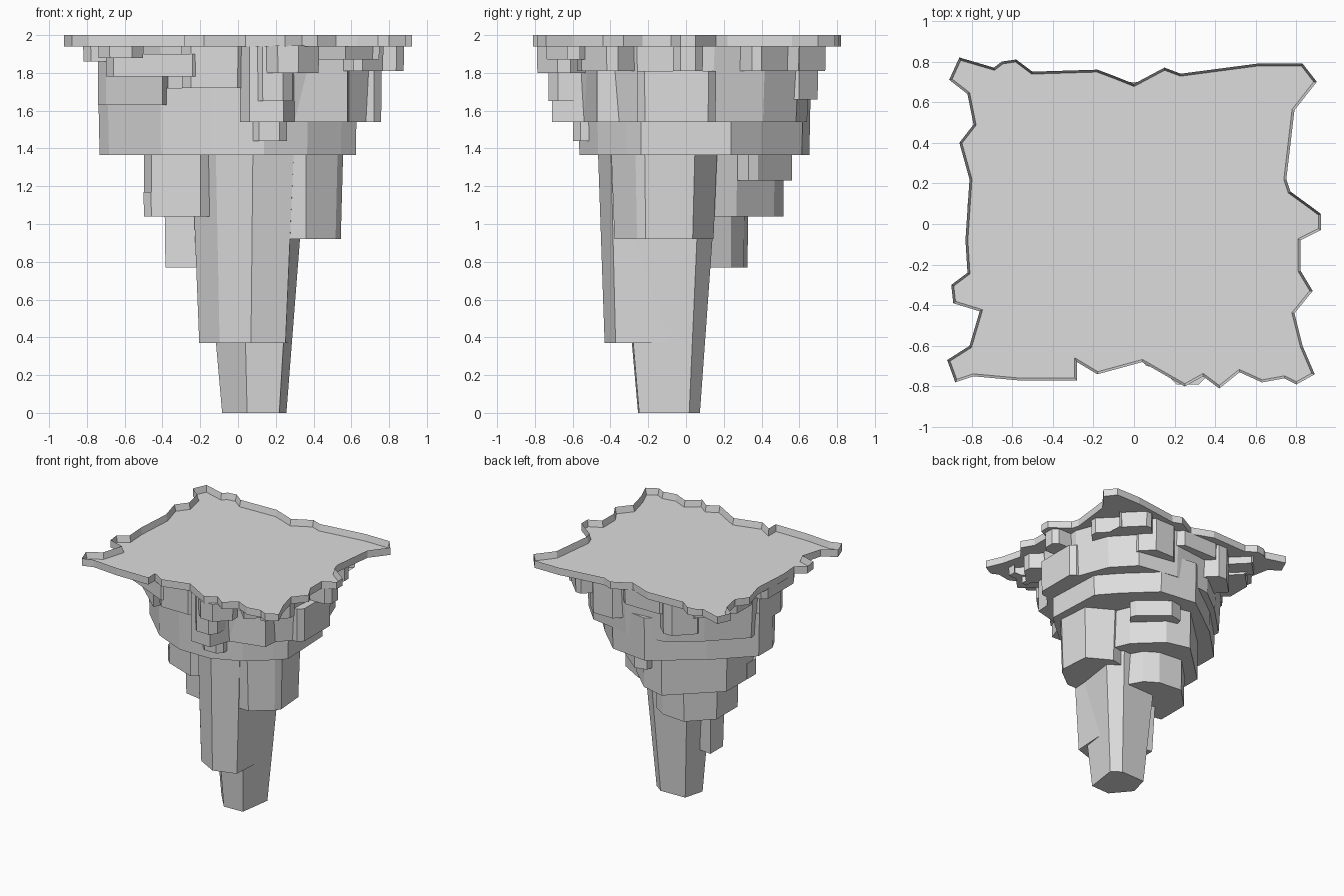
import bpy
import bmesh
from mathutils import Vector

# Remove only the default cube
default_cube = bpy.data.objects.get("Cube")
if default_cube:
    bpy.data.objects.remove(default_cube, do_unlink=True)

# One stone colour for the whole island
stone = bpy.data.materials.new("grey_stone")
stone.use_nodes = True
stone_colour = (0.72, 0.72, 0.72, 1)
stone.diffuse_color = stone_colour
stone.node_tree.nodes["Principled BSDF"].inputs["Base Color"].default_value = stone_colour


def finish(name, mesh_builder):
    """Turn a bmesh into a flat-shaded stone object."""
    bmesh.ops.recalc_face_normals(mesh_builder, faces=mesh_builder.faces)
    mesh = bpy.data.meshes.new(name)
    mesh_builder.to_mesh(mesh)
    mesh_builder.free()
    mesh.materials.append(stone)
    rock = bpy.data.objects.new(name, mesh)
    bpy.context.collection.objects.link(rock)
    return rock


def prism(name, low, high, outline, taper=1.0):
    """Vertical rock column; outline is in hundredths and shrinks downwards about its middle."""
    points = [Vector((x, y)) / 100 for x, y in outline]
    middle = sum(points, Vector((0, 0))) / len(points)
    builder = bmesh.new()
    lower = [builder.verts.new((*(middle + (p - middle) * taper), low)) for p in points]
    upper = [builder.verts.new((*p, high)) for p in points]
    builder.faces.new(lower)
    builder.faces.new(upper)
    for i in range(len(points)):
        j = (i + 1) % len(points)
        builder.faces.new((lower[i], lower[j], upper[j], upper[i]))
    return finish(name, builder)


def ledge(name, low, high, left, right, front, back, chamfer=4):
    """Box-shaped outcrop with clipped vertical corners."""
    c = chamfer
    outline = [(left + c, front), (right - c, front), (right, front + c), (right, back - c),
               (right - c, back), (left + c, back), (left, back - c), (left, front + c)]
    return prism(name, low, high, outline, taper=0.98)


# Narrow six-sided spire at the foot
prism("spire_core", 0, 1.2,
      [(-19, -11), (2, -36), (29, -35), (35, 7), (23, 16), (-12, 15)], 0.63)

# Stepped columns climbing around the spire
prism("front_column", 0.37, 1.5,
      [(-25, -18), (-12, -36), (8, -47), (30, -40), (32, -5), (-25, 2)], 0.83)
prism("back_step", 0.77, 1.2,
      [(-39, -13), (0, -20), (17, 13), (11, 24), (0, 31), (-21, 33), (-39, 15)], 0.98)
prism("left_column", 0.92, 1.5,
      [(10, -40), (36, -40), (53, -27), (56, -22), (54, 5), (33, 17), (10, 12)], 0.92)
prism("back_column", 1.04, 1.5,
      [(-50, -16), (-46, -24), (-20, -34), (10, -10), (33, 13), (27, 27), (6, 47), (-14, 52), (-50, 18)],
      0.99)
ledge("right_knob", 1.04, 1.17, -50, -30, -24, -4)
prism("back_knob", 1.23, 1.45,
      [(32, 33), (30, 38), (8, 56), (-2, 54), (-10, 20), (10, 10)])

# Broad shoulder under the crown
prism("shoulder", 1.365, 1.72,
      [(-74, -8), (-69, -18), (-41, -45), (-14, -57), (14, -57), (37, -47), (55, -32),
       (63, -24), (61, 24), (47, 40), (24, 62), (-8, 66), (-46, 38), (-74, 10)], 0.99)
prism("right_shoulder", 1.63, 1.86,
      [(-74, -18), (-70, -26), (-40, -53), (-30, -20), (-40, 20), (-74, 10)])
ledge("front_knob", 1.44, 1.6, 7, 26, -60, -40)
ledge("left_knob", 1.54, 1.81, 55, 76, -26, 16)

# Crown of the rock
prism("crown", 1.54, 1.94,
      [(-71, -8), (-41, -42), (-14, -56), (8, -58), (30, -56), (52, -46), (70, -26), (72, 15),
       (62, 42), (45, 60), (10, 66), (-25, 62), (-48, 44), (-74, 18)], 0.97)
prism("front_buttress", 1.54, 1.94,
      [(1, -62), (6, -70), (24, -71), (30, -54), (58, -47), (60, -20), (1, -20)])
prism("front_right_overhang", 1.78, 1.9,
      [(-70, -40), (-66, -47), (-24, -66), (-19, -62), (-19, -30), (-70, -10)])

# Blocky outcrops: name, bottom, left, right, front, back, corner clip
outcrops = [
    ("front_middle_buttress", 1.65, 8, 29, -73, -40, 5),
    ("front_middle_ledge", 1.72, -30, 5, -65, -40, 5),
    ("front_overhang", 1.80, 10, 43, -79, -50, 11),
    ("front_left_overhang", 1.87, 39, 75, -74, -45, 18),
    ("right_front_overhang", 1.86, -82, -55, -28, 14, 4),
    ("right_corner_overhang", 1.88, -74, -50, -64, -30, 6),
    ("right_back_overhang", 1.86, -78, -50, 10, 60, 15),
    ("left_overhang", 1.81, 55, 88, -7, 9, 4),
    ("left_front_overhang", 1.81, 50, 77, -58, -20, 16),
    ("left_back_overhang", 1.81, 45, 73, 15, 60, 20),
    ("back_right_buttress", 1.66, -50, -14, 40, 70, 14),
    ("back_left_buttress", 1.66, 8, 46, 40, 70, 10),
    ("back_middle_overhang", 1.81, -30, 12, 50, 70, 5),
    ("back_left_overhang", 1.81, 30, 63, 45, 74, 14),
    ("back_right_overhang", 1.88, -72, -46, 45, 74, 14),
]
for name, low, left, right, front, back, clip in outcrops:
    ledge(name, low, 1.945, left, right, front, back, clip)

# Ragged plateau outline, in hundredths
plateau = [
    (-86, 82), (-69, 77), (-65, 80), (-58, 81), (-50, 75), (-18, 76), (-10, 73), (0, 69),
    (15, 77), (23, 74), (61, 79), (83, 79), (90, 70), (79, 56), (75, 22), (77, 16),
    (88, 8), (92, 5), (92, -3), (82, -8), (82, -23), (88, -33), (79, -44), (83, -60),
    (89, -74), (80, -79), (74, -76), (63, -78), (52, -73), (42, -81), (34, -75), (25, -80),
    (4, -68), (-18, -74), (-28, -68), (-28, -77), (-57, -77), (-79, -75), (-88, -78),
    (-92, -67), (-81, -60), (-76, -43), (-89, -39), (-90, -30), (-82, -24), (-83, -8),
    (-81, 22), (-86, 40), (-79, 49), (-82, 64), (-91, 71)]

# Plateau slab with a thin raised rim around a sunken floor
slab = prism("plateau_slab", 1.94, 2.0, plateau)
builder = bmesh.new()
builder.from_mesh(slab.data)
builder.faces.ensure_lookup_table()
floor = max(builder.faces, key=lambda face: face.calc_center_median().z)
bmesh.ops.inset_region(builder, faces=[floor], thickness=0.012, use_even_offset=True)
for vert in floor.verts:
    vert.co.z -= 0.052
builder.to_mesh(slab.data)
builder.free()
